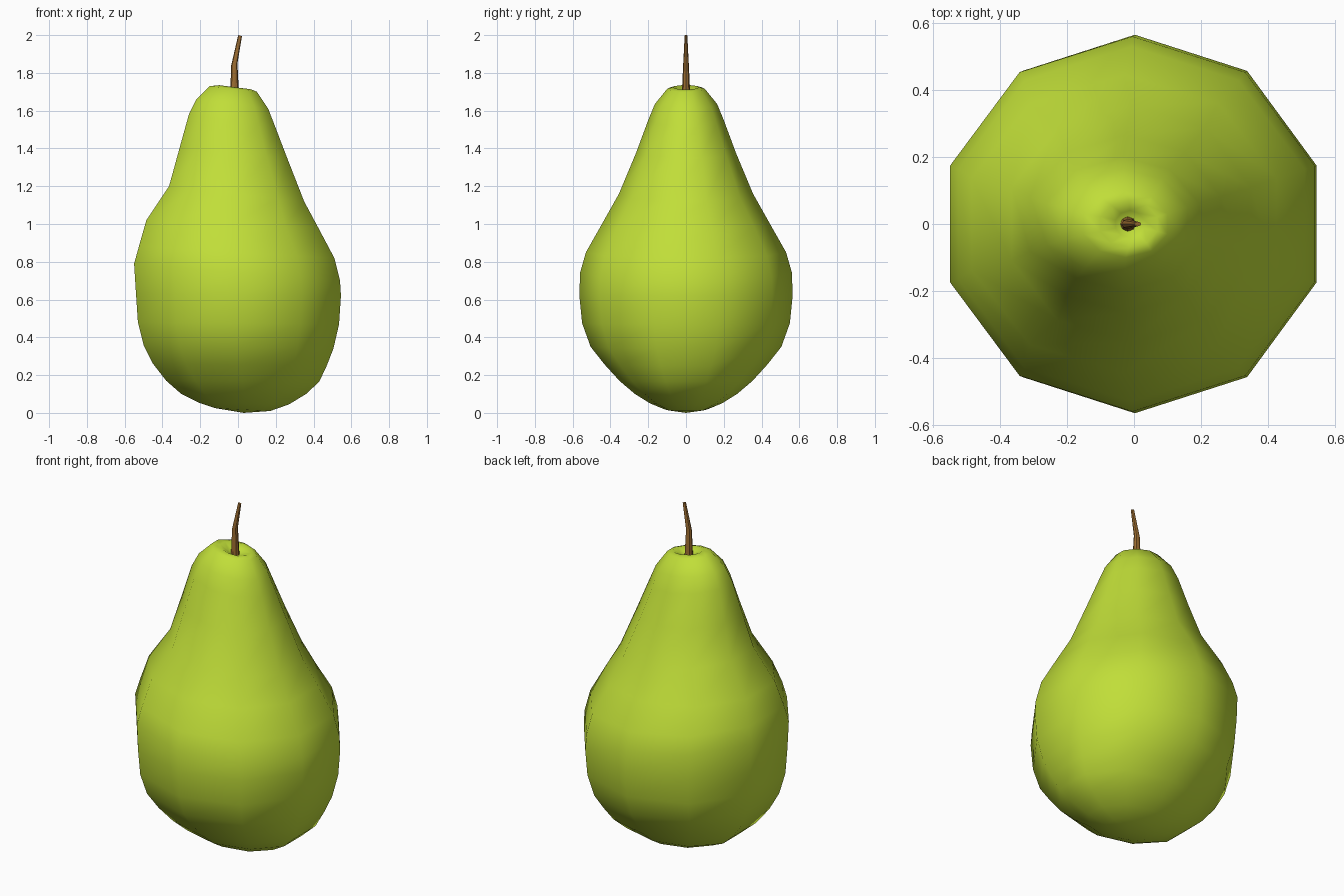
import bpy, bmesh, math

if "Cube" in bpy.data.objects:
    bpy.data.objects.remove(bpy.data.objects["Cube"])

SIDES = 10


def material(name, rgb):
    m = bpy.data.materials.new(name)
    m.diffuse_color = (*rgb, 1.0)
    m.use_nodes = True
    m.node_tree.nodes["Principled BSDF"].inputs["Base Color"].default_value = m.diffuse_color
    return m


def loft(name, rings, mat, sides, start=None, end=None, angle=60):
    """Skin tilted rings (x_left, z_left, x_right, z_right, y_half), bottom to top."""
    bm = bmesh.new()
    loops = []
    off = math.pi / 2
    widest = max(math.cos(off + 2 * math.pi * k / sides) for k in range(sides))
    for xl, zl, xr, zr, ry in rings:
        loop = []
        for k in range(sides):
            a = off + 2 * math.pi * k / sides
            t = 0.5 + 0.5 * math.cos(a) / widest
            loop.append(bm.verts.new((xl + (xr - xl) * t, ry * math.sin(a),
                                      zl + (zr - zl) * t)))
        loops.append(loop)
    for lo, hi in zip(loops, loops[1:]):
        for k in range(sides):
            n = (k + 1) % sides
            bm.faces.new((lo[k], lo[n], hi[n], hi[k]))
    for loop, tip in ((loops[0], start), (loops[-1], end)):
        if tip is None:
            bm.faces.new(loop)
        else:
            p = bm.verts.new(tip)
            for k in range(sides):
                bm.faces.new((loop[k], loop[(k + 1) % sides], p))
    bmesh.ops.recalc_face_normals(bm, faces=bm.faces)
    me = bpy.data.meshes.new(name)
    bm.to_mesh(me)
    bm.free()
    me.materials.append(mat)
    ob = bpy.data.objects.new(name, me)
    bpy.context.collection.objects.link(ob)
    bpy.ops.object.select_all(action='DESELECT')
    ob.select_set(True)
    bpy.context.view_layer.objects.active = ob
    bpy.ops.object.shade_smooth_by_angle(angle=math.radians(angle))
    return ob


green = material("pear green", (0.53, 0.73, 0.04))
brown = material("stem brown", (0.33, 0.15, 0.03))

# Fruit body, ending in a small dimple at the top
loft("pear_body", [
    (-0.12, 0.025, 0.17, 0.010, 0.11),
    (-0.21, 0.055, 0.27, 0.045, 0.19),
    (-0.30, 0.10, 0.36, 0.10, 0.27),
    (-0.38, 0.17, 0.43, 0.165, 0.35),
    (-0.45, 0.26, 0.47, 0.25, 0.43),
    (-0.50, 0.36, 0.505, 0.34, 0.505),
    (-0.53, 0.48, 0.535, 0.47, 0.55),
    (-0.54, 0.63, 0.545, 0.62, 0.565),
    (-0.55, 0.79, 0.54, 0.70, 0.56),
    (-0.525, 0.88, 0.51, 0.82, 0.53),
    (-0.485, 1.02, 0.425, 0.98, 0.445),
    (-0.365, 1.20, 0.35, 1.12, 0.355),
    (-0.31, 1.40, 0.26, 1.35, 0.265),
    (-0.26, 1.58, 0.195, 1.52, 0.20),
    (-0.22, 1.66, 0.16, 1.61, 0.165),
    (-0.15, 1.73, 0.10, 1.70, 0.10),
    (-0.10, 1.735, 0.07, 1.713, 0.07),
    (-0.055, 1.71, 0.03, 1.70, 0.04),
], green, SIDES, start=(0.03, 0.0, 0.0), end=(-0.015, 0.0, 1.68))

# Bent, tapering stem
loft("stem", [
    (-0.042, 1.67, 0.006, 1.67, 0.023),
    (-0.036, 1.84, -0.003, 1.85, 0.015),
    (0.001, 2.0, 0.021, 1.995, 0.007),
], brown, 8, angle=40)
